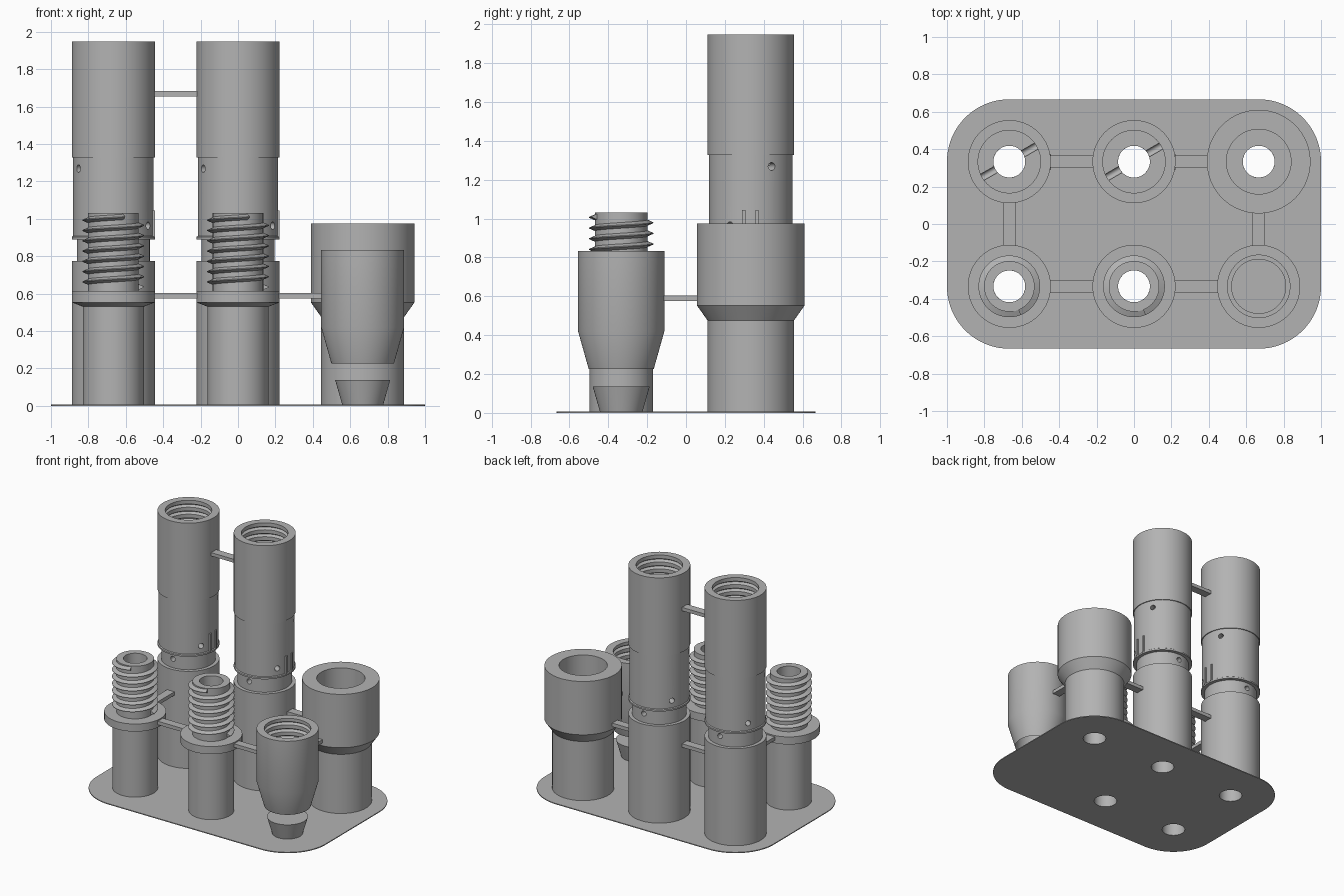
import bpy, bmesh, math
from mathutils import Matrix, Vector

if "Cube" in bpy.data.objects:
    bpy.data.objects.remove(bpy.data.objects["Cube"], do_unlink=True)

GREY = (0.45, 0.45, 0.45, 1)
mat = bpy.data.materials.new("plain_grey")
mat.use_nodes = True
mat.diffuse_color = GREY
mat.node_tree.nodes["Principled BSDF"].inputs["Base Color"].default_value = GREY

STEP = 2 / 3          # spacing of the parts
FRONT, BACK = -STEP / 2, STEP / 2
HOLE = 0.085          # radius of the central through hole
BORE = 0.167          # radius of the threaded sockets
SIDES = 96


def finish(name, bm, loc=(0, 0, 0)):
    bmesh.ops.remove_doubles(bm, verts=bm.verts, dist=1e-5)
    bmesh.ops.recalc_face_normals(bm, faces=bm.faces)
    me = bpy.data.meshes.new(name)
    bm.to_mesh(me)
    bm.free()
    me.materials.append(mat)
    ob = bpy.data.objects.new(name, me)
    ob.location = loc
    bpy.context.scene.collection.objects.link(ob)
    return ob


def activate(ob):
    bpy.ops.object.select_all(action='DESELECT')
    ob.select_set(True)
    bpy.context.view_layer.objects.active = ob


def smooth(ob):
    activate(ob)
    bpy.ops.object.shade_smooth_by_angle(angle=math.radians(30))


def lathe(name, profile, loc):
    """Revolve a closed (radius, height) outline about z."""
    bm = bmesh.new()
    vs = [bm.verts.new((r, 0, z)) for r, z in profile]
    es = [bm.edges.new((vs[i - 1], vs[i])) for i in range(len(vs))
          if profile[i - 1][0] + profile[i][0] > 0]
    bmesh.ops.spin(bm, geom=vs + es, cent=(0, 0, 0), axis=(0, 0, 1),
                   angle=math.tau, steps=SIDES)
    return finish(name, bm, loc)


def cut(ob, rods):
    """Subtract rods given as (centre, direction, radius, length)."""
    for centre, direction, radius, length in rods:
        bm = bmesh.new()
        turn = Vector((0, 0, 1)).rotation_difference(Vector(direction))
        bmesh.ops.create_cone(
            bm, cap_ends=True, segments=48, radius1=radius, radius2=radius, depth=length,
            matrix=Matrix.Translation(centre) @ turn.to_matrix().to_4x4())
        cutter = finish("cutter", bm)
        cutter.hide_render = True
        mod = ob.modifiers.new("cut", 'BOOLEAN')
        mod.object, mod.operation, mod.solver = cutter, 'DIFFERENCE', 'EXACT'
        activate(ob)
        bpy.ops.object.modifier_apply(modifier=mod.name)
        bpy.data.objects.remove(cutter, do_unlink=True)


def grooves(top, bottom, pitch=0.055):
    """Socket wall outline with thread grooves, from top down to bottom."""
    pts, z = [], top
    while z - pitch > bottom:
        pts += [(BORE, z - 0.012), (BORE + 0.02, z - 0.025), (BORE, z - 0.038)]
        z -= pitch
    return pts


def box(name, lo, hi):
    bm = bmesh.new()
    bmesh.ops.create_cube(bm, size=1)
    lo, hi = Vector(lo), Vector(hi)
    for v in bm.verts:
        v.co = (lo + hi) / 2 + v.co * (hi - lo)
    return finish(name, bm)


def thread(name, loc, r_in, r_out, z0, z1, pitch, half):
    """Helical ridge with a triangular section."""
    bm = bmesh.new()
    per_turn = 64
    count = int((z1 - z0) / pitch * per_turn)
    last = None
    for i in range(count + 1):
        a = math.tau * i / per_turn
        z = z0 + pitch * i / per_turn
        c, s = math.cos(a), math.sin(a)
        ring = [bm.verts.new((r * c, r * s, z + dz)) for r, dz in
                ((r_in, -half), (r_out, -0.002), (r_out, 0.002), (r_in, half))]
        if last:
            for k in range(4):
                bm.faces.new((last[k - 1], last[k], ring[k], ring[k - 1]))
        if i in (0, count):
            bm.faces.new(ring)
        last = ring
    return finish(name, bm, loc)


# Base plate with rounded corners and drain holes
plate = box("base_plate", (-1, -STEP, 0), (1, STEP, 0.007))
bm = bmesh.new()
bm.from_mesh(plate.data)
upright = [e for e in bm.edges if abs(e.verts[0].co.z - e.verts[1].co.z) > 0.005]
bmesh.ops.bevel(bm, geom=upright, offset=STEP / 2, segments=20, profile=0.5, affect='EDGES')
bm.to_mesh(plate.data)
bm.free()
spots = [(x, y) for x in (-STEP, 0, STEP) for y in (FRONT, BACK) if (x, y) != (STEP, FRONT)]
cut(plate, [((x, y, 0), (0, 0, 1), HOLE, 0.1) for x, y in spots])
smooth(plate)

for side, x in (("right", -STEP), ("middle", 0)):
    # Tall tube: foot, narrow neck, lip, sleeve and threaded socket
    tube = lathe(side + "_tall_tube",
                 [(HOLE, 0), (0.222, 0), (0.222, 0.775), (0.195, 0.775), (0.195, 0.89),
                  (0.222, 0.89), (0.222, 0.903), (0.215, 0.908), (0.215, 1.327),
                  (0.222, 1.327), (0.222, 1.947), (BORE, 1.947)]
                 + grooves(1.93, 1.32) + [(BORE, 1.275), (HOLE, 1.275)], (x, BACK, 0))
    # Cross pin holes at three heights
    rods = []
    for z, angle in ((1.268, 30), (0.963, -30), (0.845, 90)):
        a = math.radians(angle)
        rods.append(((x, BACK, z), (math.cos(a), math.sin(a), 0), 0.02, 0.6))
    cut(tube, rods)
    smooth(tube)
    # Pair of small ribs above the lip
    for label, dy in (("front", -0.036), ("back", 0.032)):
        box(f"{side}_{label}_rib", (x + 0.195, BACK + dy - 0.008, 0.9),
            (x + 0.222, BACK + dy + 0.008, 1.043))

    # Screw: post, chamfered flange, hollow threaded rod
    smooth(lathe(side + "_screw",
                 [(HOLE, 0), (0.163, 0), (0.163, 0.53), (0.222, 0.553), (0.222, 0.613),
                  (0.135, 0.613), (0.135, 1.03), (HOLE, 1.03)], (x, FRONT, 0)))
    smooth(thread(side + "_screw_thread", (x, FRONT, 0), 0.13, 0.165, 0.635, 1.01, 0.055, 0.017))

# Large stepped cup
smooth(lathe("large_cup",
             [(HOLE, 0), (0.222, 0), (0.222, 0.475), (0.277, 0.553), (0.277, 0.975),
              (0.173, 0.975), (0.173, 0.55), (HOLE, 0.55)], (STEP, BACK, 0)))

# Small tapered cup, open below, with its separate conical foot
smooth(lathe("small_cup", [(0.1675, 0.226), (0.222, 0.42), (0.222, 0.833), (BORE, 0.833)]
             + grooves(0.82, 0.4), (STEP, FRONT, 0)))
smooth(lathe("small_cup_foot", [(0, 0), (0.108, 0), (0.147, 0.137), (0, 0.137)],
             (STEP, FRONT, 0)))

# Tie bars joining neighbouring parts
W, GAP, LOW, HIGH = 0.032, 0.2, (0.575, 0.603), (1.655, 1.682)
for name, x, y, (z0, z1) in (("front_right", -STEP, FRONT, LOW), ("front_left", 0, FRONT, LOW),
                             ("back_right", -STEP, BACK, LOW), ("back_left", 0, BACK, LOW),
                             ("upper", -STEP, BACK, HIGH)):
    box(name + "_tie", (x + GAP, y - W, z0), (x + STEP - GAP, y + W, z1))
for name, x in (("right_side", -STEP), ("left_side", STEP)):
    box(name + "_tie", (x - W, FRONT + GAP, LOW[0]), (x + W, BACK - GAP, LOW[1]))
